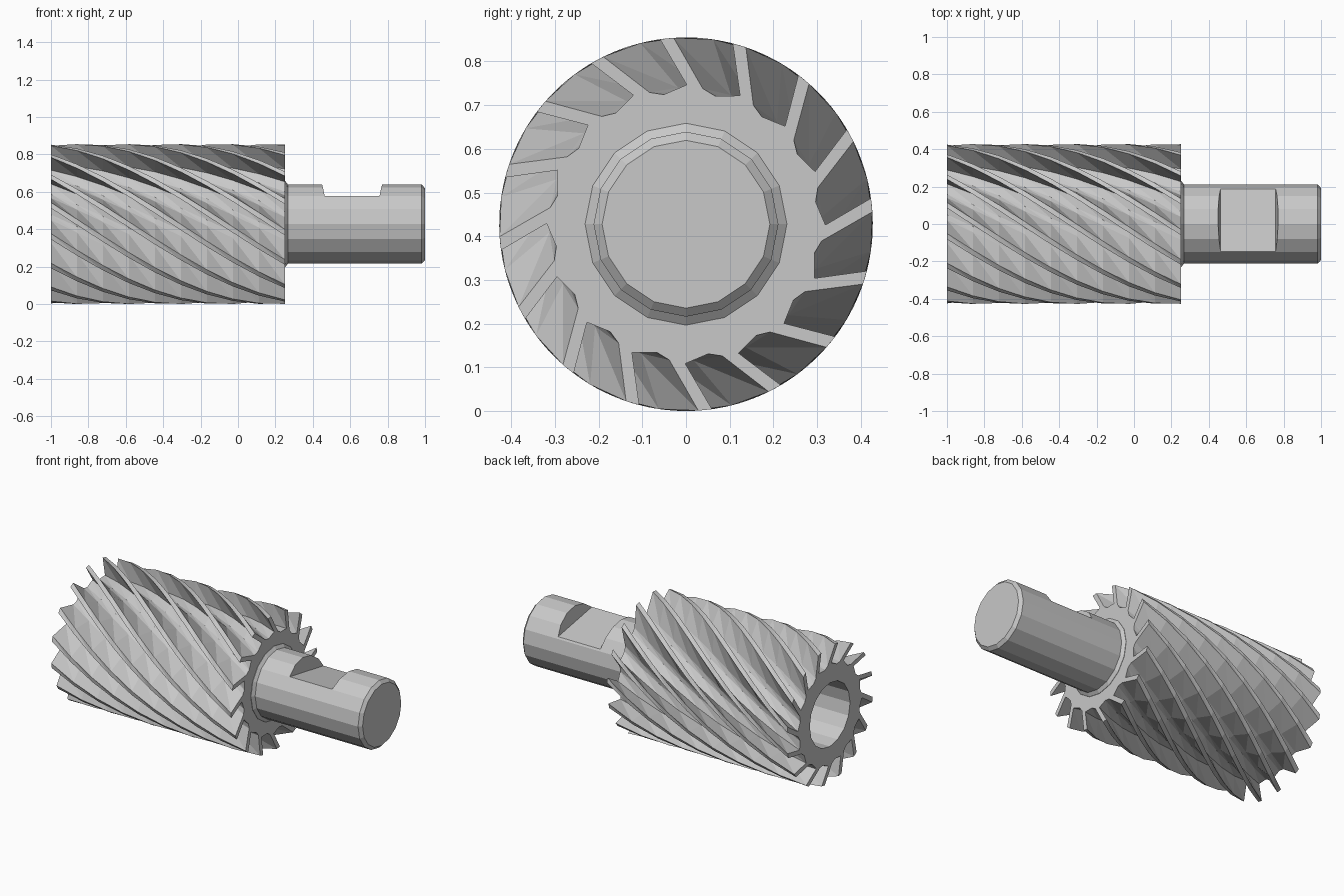
import bpy, bmesh, math
from mathutils import Matrix

if "Cube" in bpy.data.objects:
    bpy.data.objects.remove(bpy.data.objects["Cube"], do_unlink=True)

R = 0.4275                       # cutter radius, also the axis height
TEETH, STEPS = 16, 9
TWIST = math.radians(109.5)
X0, X1 = -1.0, 0.25

steel = bpy.data.materials.new("steel grey")
steel.use_nodes = True
GREY = (0.58, 0.58, 0.58, 1)
steel.diffuse_color = GREY
steel.node_tree.nodes["Principled BSDF"].inputs["Base Color"].default_value = GREY


def finish(bm, name):
    bmesh.ops.recalc_face_normals(bm, faces=bm.faces)
    mesh = bpy.data.meshes.new(name)
    bm.to_mesh(mesh)
    bm.free()
    mesh.materials.append(steel)
    obj = bpy.data.objects.new(name, mesh)
    bpy.context.collection.objects.link(obj)
    return obj


def point(x, r, a):
    return (x, r * math.cos(a), R + r * math.sin(a))


def ring(bm, x, r, n=16):
    return [bm.verts.new(point(x, r, math.tau * i / n)) for i in range(n)]


def bridge(bm, a, b):
    for i in range(len(a)):
        j = (i + 1) % len(a)
        bm.faces.new((a[i], a[j], b[j], b[i]))


def bridge_triangles(bm, a, b):
    for i in range(len(a)):
        j = (i + 1) % len(a)
        bm.faces.new((a[i], a[j], b[i]))
        bm.faces.new((a[j], b[j], b[i]))


# Fluted cutter body: one tooth gap repeated around, twisted along the axis
GAP = [(93.8, R), (83, 0.313), (77.3, 0.301), (67.2, 0.319), (75.5, R)]
section = [(math.radians(a - 360 / TEETH * t), r) for t in range(TEETH) for a, r in GAP]
bm = bmesh.new()
rings = []
for s in range(STEPS + 1):
    f = s / STEPS
    x = X0 + (X1 - X0) * f
    rings.append([bm.verts.new(point(x, r, a - TWIST * (1 - f))) for a, r in section])
for a, b in zip(rings, rings[1:]):
    bridge_triangles(bm, a, b)
bm.faces.new(rings[-1])
# Bore in the open end
mouth, floor = ring(bm, X0, 0.2), ring(bm, 0.2, 0.2)
bridge(bm, mouth, floor)
bm.faces.new(floor)
rim = [e for e in bm.edges if e.is_boundary]
bmesh.ops.triangle_fill(bm, edges=rim, use_beauty=True)
finish(bm, "cutter_body")

# Shank with a bevelled collar and end
bm = bmesh.new()
PROFILE = [(0.245, 0.231), (0.252, 0.231), (0.267, 0.2115), (0.982, 0.2115), (1.0, 0.192)]
loops = [ring(bm, x, r) for x, r in PROFILE]
for a, b in zip(loops, loops[1:]):
    bridge(bm, a, b)
bm.faces.new(loops[0])
bm.faces.new(loops[-1])
shank = finish(bm, "shank")

# Clamping flat cut across the shank, tipped towards the back
bm = bmesh.new()
SLOT = [(0.463, 0.123), (0.757, 0.123), (0.785, 0.3), (0.435, 0.3)]
sides = [[bm.verts.new((x, y, z)) for x, z in SLOT] for y in (-0.3, 0.3)]
bridge(bm, *sides)
for s in sides:
    bm.faces.new(s)
bm.transform(Matrix.Translation((0, 0, R)) @ Matrix.Rotation(math.radians(-10), 4, "X"))
cutter = finish(bm, "slot_cutter")
cutter.hide_render = True
mod = shank.modifiers.new("clamping_flat", "BOOLEAN")
mod.operation = "DIFFERENCE"
mod.solver = "EXACT"
mod.object = cutter
bpy.context.view_layer.objects.active = shank
bpy.ops.object.modifier_apply(modifier=mod.name)
bpy.data.objects.remove(cutter, do_unlink=True)
